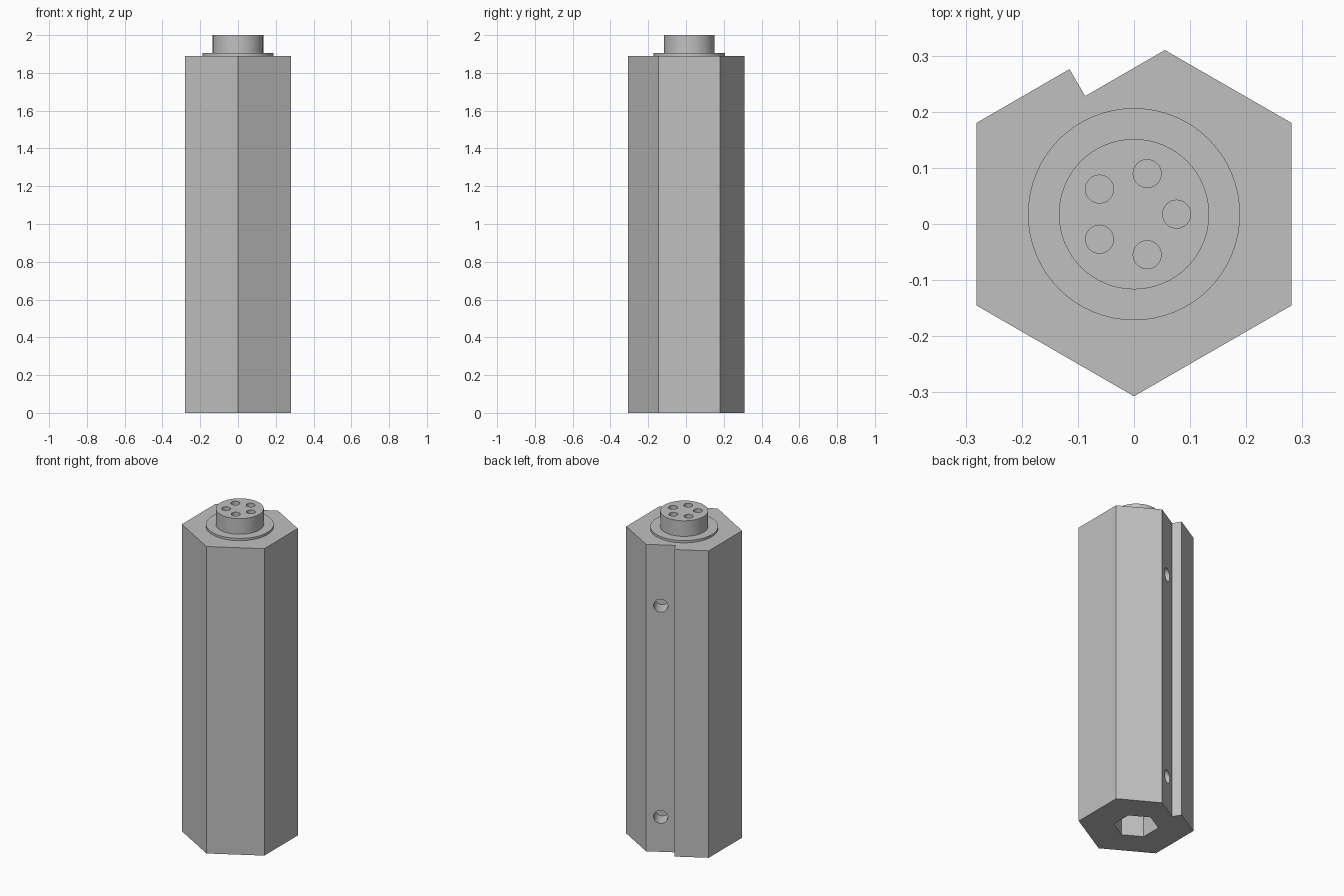
import bpy
import bmesh
from math import cos, sin, pi, radians
from mathutils import Matrix, Vector

if "Cube" in bpy.data.objects:
    bpy.data.objects.remove(bpy.data.objects["Cube"], do_unlink=True)

grey = bpy.data.materials.new("Satin grey")
grey.use_nodes = True
colour = (0.53, 0.53, 0.53, 1)
grey.diffuse_color = colour
grey.node_tree.nodes["Principled BSDF"].inputs["Base Color"].default_value = colour

AXIS_Y = 0.0175
BODY_TOP = 1.89


def add_object(name, bm):
    bmesh.ops.recalc_face_normals(bm, faces=bm.faces)
    mesh = bpy.data.meshes.new(name)
    bm.to_mesh(mesh)
    bm.free()
    mesh.materials.append(grey)
    obj = bpy.data.objects.new(name, mesh)
    bpy.context.collection.objects.link(obj)
    return obj


def prism(name, points, z0, z1):
    bm = bmesh.new()
    face = bm.faces.new([bm.verts.new((x, y, z0)) for x, y in points])
    result = bmesh.ops.extrude_face_region(bm, geom=[face])
    top = [v for v in result["geom"] if isinstance(v, bmesh.types.BMVert)]
    bmesh.ops.translate(bm, vec=(0, 0, z1 - z0), verts=top)
    return add_object(name, bm)


def ring(radius, sides, start=0.0, cx=0.0, cy=AXIS_Y):
    return [(cx + radius * cos(start + 2 * pi * i / sides),
             cy + radius * sin(start + 2 * pi * i / sides)) for i in range(sides)]


def cut(target, cutters):
    bpy.context.view_layer.objects.active = target
    for cutter in cutters:
        cutter.hide_render = True
        mod = target.modifiers.new("cut", 'BOOLEAN')
        mod.operation = 'DIFFERENCE'
        mod.solver = 'EXACT'
        mod.object = cutter
        bpy.ops.object.modifier_apply(modifier=mod.name)
        bpy.data.objects.remove(cutter, do_unlink=True)


def smooth(obj):
    bpy.ops.object.select_all(action='DESELECT')
    obj.select_set(True)
    bpy.context.view_layer.objects.active = obj
    bpy.ops.object.shade_smooth_by_angle(angle=radians(30))


# Hexagonal body with a stepped recess along one rear face
outline = [(-0.281, 0.18), (-0.281, -0.145), (0, -0.307), (0.281, -0.145),
           (0.281, 0.18), (0.055, 0.31), (-0.087, 0.228), (-0.115, 0.276)]
body = prism("hex_body", outline, 0, BODY_TOP)

# Hex socket in the underside
cutters = [prism("socket_cutter", ring(0.126, 6, pi / 2), -0.05, 0.3)]

# Two round side holes, square to the recessed face
normal = Vector((-0.5, 0.866, 0)).normalized()
turn = normal.to_track_quat('Z', 'Y').to_matrix().to_4x4()
for z in (0.215, 1.515):
    bm = bmesh.new()
    bmesh.ops.create_cone(bm, cap_ends=True, segments=32, radius1=0.04,
                          radius2=0.04, depth=0.2,
                          matrix=Matrix.Translation((-0.016, 0.269, z)) @ turn)
    cutters.append(add_object("side_hole_cutter", bm))
cut(body, cutters)

# Flange and round connector with five pin holes
flange = prism("connector_flange", ring(0.189, 64), BODY_TOP, 1.904)
plug = prism("connector_plug", ring(0.134, 64), BODY_TOP, 2.0)
cut(plug, [prism("pin_cutter", ring(0.025, 32, 0, x, y), 1.92, 2.1)
           for x, y in ring(0.076, 5)])

for part in (body, flange, plug):
    smooth(part)
